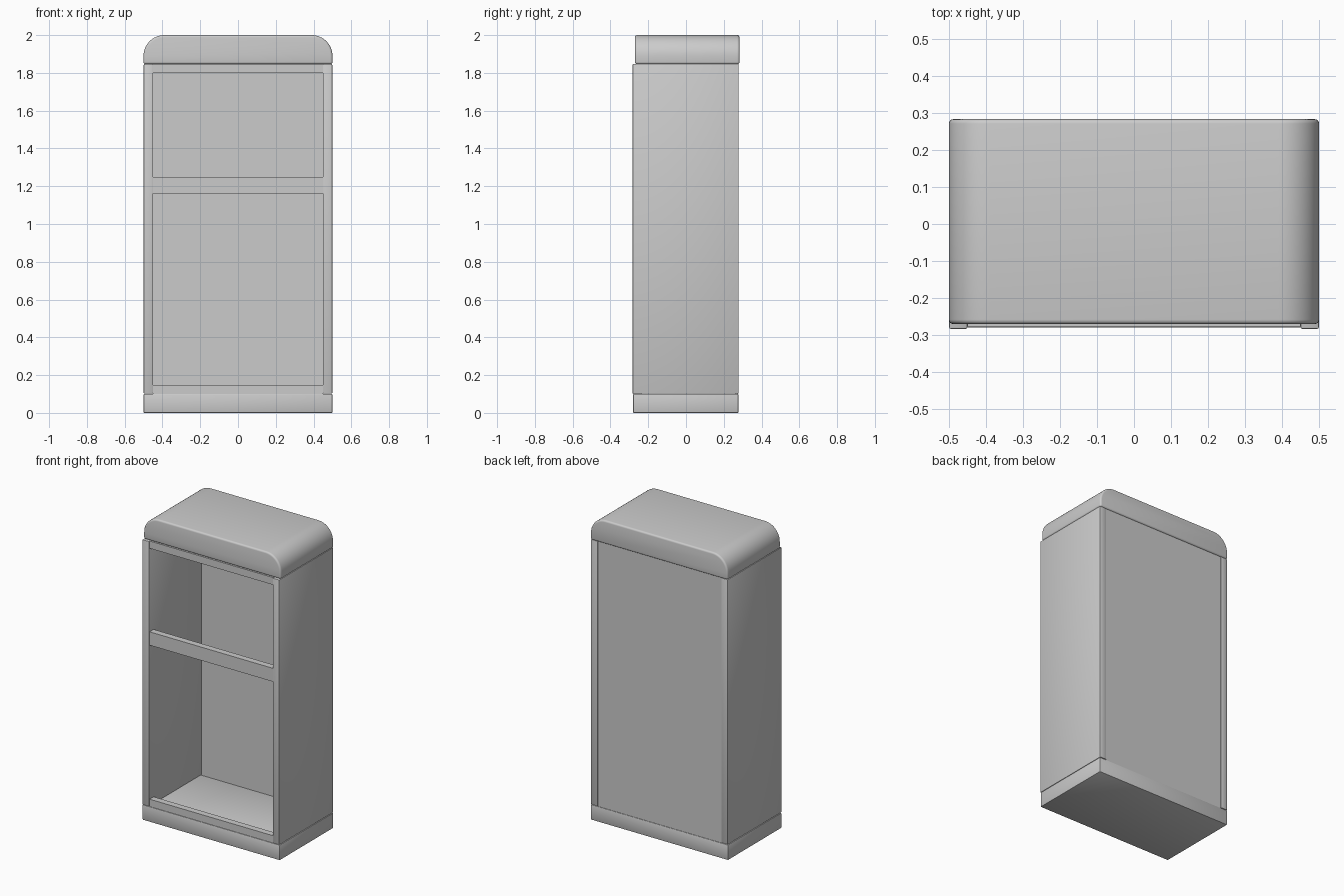
import bpy, bmesh, math

if "Cube" in bpy.data.objects:
    bpy.data.objects.remove(bpy.data.objects["Cube"])


def finish(obj, bevel, segments=2):
    """Round the hard edges and shade the result smooth by angle."""
    mod = obj.modifiers.new("edge_rounding", 'BEVEL')
    mod.width = bevel
    mod.segments = segments
    mod.limit_method = 'ANGLE'
    mod.angle_limit = math.radians(40)
    bpy.ops.object.select_all(action='DESELECT')
    obj.select_set(True)
    bpy.context.view_layer.objects.active = obj
    bpy.ops.object.modifier_apply(modifier=mod.name)
    bpy.ops.object.shade_smooth_by_angle(angle=math.radians(35))


def prism(name, profile, y0, y1, bevel, segments=2):
    """Extrude an x-z profile from y0 to y1."""
    bm = bmesh.new()
    face = bm.faces.new([bm.verts.new((x, y0, z)) for x, z in profile])
    out = bmesh.ops.extrude_face_region(bm, geom=[face])
    for v in out["geom"]:
        if isinstance(v, bmesh.types.BMVert):
            v.co.y = y1
    bmesh.ops.recalc_face_normals(bm, faces=bm.faces)
    mesh = bpy.data.meshes.new(name)
    bm.to_mesh(mesh)
    bm.free()
    obj = bpy.data.objects.new(name, mesh)
    bpy.context.collection.objects.link(obj)
    if bevel:
        finish(obj, bevel, segments)
    return obj


def box(name, x0, x1, y0, y1, z0, z1, bevel=0.004):
    return prism(name, [(x0, z0), (x1, z0), (x1, z1), (x0, z1)], y0, y1, bevel)


# Plinth
box("base", -0.5, 0.5, -0.28, 0.277, 0.0, 0.10)

# Side panels
for side, s in (("left", -1), ("right", 1)):
    x0, x1 = sorted((s * 0.45, s * 0.499))
    box(side + "_panel", x0, x1, -0.283, 0.278, 0.102, 1.847)

# Thin back panel, set slightly in between the sides
box("back_panel", -0.45, 0.45, 0.262, 0.274, 0.098, 1.85, bevel=0)

# Front rails
for name, z0, z1 in (("bottom_rail", 0.10, 0.148),
                     ("middle_rail", 1.162, 1.25),
                     ("top_rail", 1.80, 1.848)):
    box(name, -0.45, 0.45, -0.277, -0.235, z0, z1, bevel=0)

# Top cap with rounded shoulders
R = 0.11
cap = [(-0.5, 1.846), (0.5, 1.846)]
for s in (1, -1):
    arc = [(s * (0.5 - R + R * math.cos(a)), 2.0 - R + R * math.sin(a))
           for a in (math.pi / 2 * i / 12 for i in range(13))]
    cap += arc if s > 0 else arc[::-1]
prism("top_cap", cap, -0.27, 0.283, 0.012, 4)
